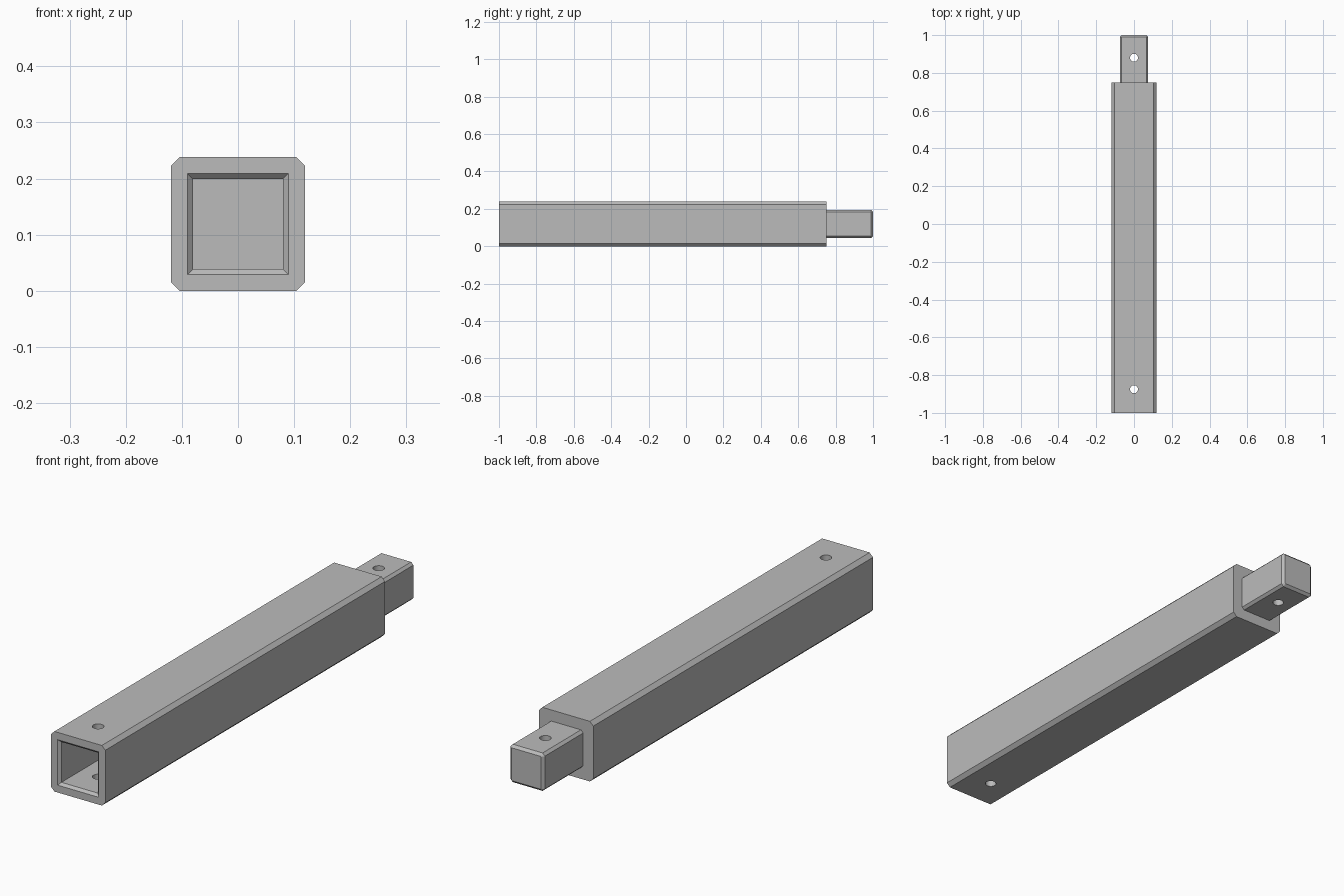
import bpy, bmesh
from mathutils import Matrix

if "Cube" in bpy.data.objects:
    bpy.data.objects.remove(bpy.data.objects["Cube"], do_unlink=True)

grey = bpy.data.materials.new("plain grey")
grey.use_nodes = True
COLOUR = (0.5, 0.5, 0.5, 1)
grey.diffuse_color = COLOUR
grey.node_tree.nodes["Principled BSDF"].inputs["Base Color"].default_value = COLOUR

HALF = 0.119      # half width of the beam
SHOULDER = 0.75   # where the beam steps down to the tenon
SOCKET_END = -0.74


def section(bm, half, cut, y):
    """Square ring of verts with cut corners, centred on the beam axis."""
    k = half - cut
    pts = [(k, -half), (half, -k), (half, k), (k, half),
           (-k, half), (-half, k), (-half, -k), (-k, -half)]
    if cut == 0:
        pts = pts[::2]
    return [bm.verts.new((x, y, z + HALF)) for x, z in pts]


def loft(name, sections):
    """Closed solid through a row of (half, cut, y) sections."""
    bm = bmesh.new()
    rings = [section(bm, *s) for s in sections]
    for a, b in zip(rings, rings[1:]):
        n = len(a)
        for i in range(n):
            j = (i + 1) % n
            bm.faces.new((a[i], a[j], b[j], b[i]))
    bm.faces.new(rings[0])
    bm.faces.new(rings[-1])
    bmesh.ops.recalc_face_normals(bm, faces=bm.faces)
    return finish(name, bm)


def finish(name, bm):
    mesh = bpy.data.meshes.new(name)
    bm.to_mesh(mesh)
    bm.free()
    mesh.materials.append(grey)
    obj = bpy.data.objects.new(name, mesh)
    bpy.context.collection.objects.link(obj)
    return obj


def pin_cutter(name, y):
    """Vertical cylinder for a peg hole."""
    bm = bmesh.new()
    bmesh.ops.create_cone(bm, cap_ends=True, segments=32, radius1=0.021,
                          radius2=0.021, depth=0.5,
                          matrix=Matrix.Translation((0, y, HALF)))
    return finish(name, bm)


def carve(target, cutter):
    mod = target.modifiers.new(cutter.name, 'BOOLEAN')
    mod.operation = 'DIFFERENCE'
    mod.solver = 'EXACT'
    mod.object = cutter
    bpy.context.view_layer.objects.active = target
    bpy.ops.object.modifier_apply(modifier=mod.name)
    bpy.data.objects.remove(cutter, do_unlink=True)


# Beam with chamfered long edges, stepping down to a chamfered tenon
beam = loft("beam", [(HALF, 0.015, -1), (HALF, 0.015, SHOULDER),
                     (0.075, 0.01, SHOULDER), (0.075, 0.01, 0.99),
                     (0.065, 0.002, 1)])

# Socket with a flared mouth
carve(beam, loft("socket_cutter", [(0.1, 0, -1.01), (0.08, 0, -0.99),
                                   (0.08, 0, SOCKET_END)]))

# Peg holes through the socket and the tenon
carve(beam, pin_cutter("socket_peg_cutter", -0.875))
carve(beam, pin_cutter("tenon_peg_cutter", 0.88))

# Round hole walls, sharp edges elsewhere
bpy.ops.object.select_all(action='DESELECT')
beam.select_set(True)
bpy.context.view_layer.objects.active = beam
bpy.ops.object.shade_smooth_by_angle(angle=0.5)
